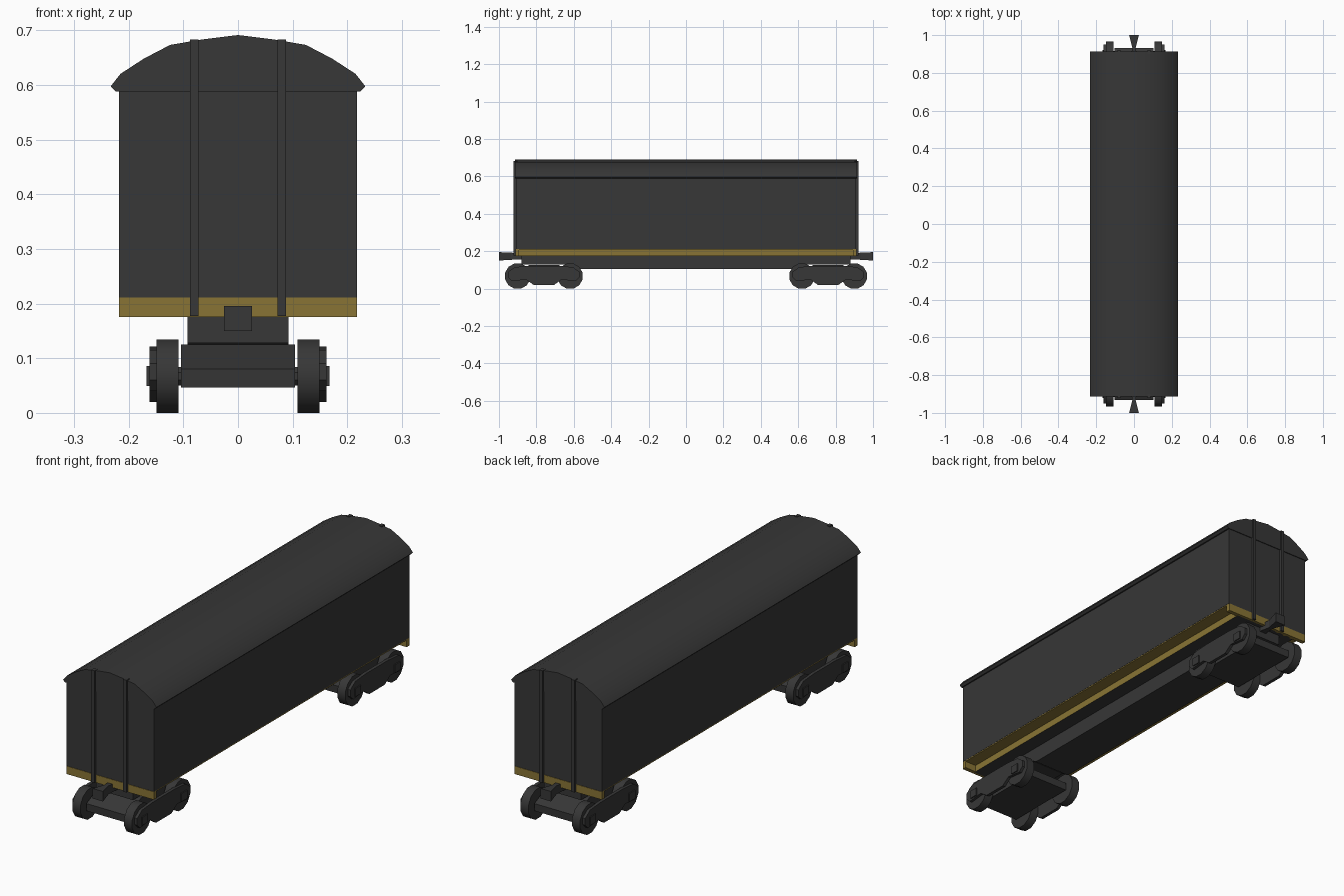
import bpy, bmesh, math
from mathutils import Vector

if "Cube" in bpy.data.objects:
    bpy.data.objects.remove(bpy.data.objects["Cube"])


def material(name, rgb):
    m = bpy.data.materials.new(name)
    m.diffuse_color = (*rgb, 1)
    m.use_nodes = True
    m.node_tree.nodes["Principled BSDF"].inputs["Base Color"].default_value = m.diffuse_color
    return m


GREY = material("charcoal_grey", (0.038, 0.038, 0.038))
GOLD = material("dull_gold", (0.25, 0.175, 0.035))


def finish(name, bm, mat, smooth=None):
    bmesh.ops.recalc_face_normals(bm, faces=bm.faces)
    me = bpy.data.meshes.new(name)
    bm.to_mesh(me)
    bm.free()
    me.materials.append(mat)
    ob = bpy.data.objects.new(name, me)
    bpy.context.collection.objects.link(ob)
    if smooth:
        bpy.ops.object.select_all(action='DESELECT')
        ob.select_set(True)
        bpy.context.view_layer.objects.active = ob
        bpy.ops.object.shade_smooth_by_angle(angle=math.radians(smooth))
    return ob


def prism(name, pts, axis, lo, hi, mat, smooth=None):
    """Extrude a 2D profile along an axis: x uses (y,z), y uses (x,z), z uses (x,y)."""
    place = {'x': lambda a, b, t: (t, a, b),
             'y': lambda a, b, t: (a, t, b),
             'z': lambda a, b, t: (a, b, t)}[axis]
    bm = bmesh.new()
    rings = [[bm.verts.new(place(a, b, t)) for a, b in pts] for t in (lo, hi)]
    n = len(pts)
    bm.faces.new(rings[0])
    bm.faces.new(rings[1][::-1])
    for i in range(n):
        j = (i + 1) % n
        bm.faces.new((rings[0][i], rings[0][j], rings[1][j], rings[1][i]))
    return finish(name, bm, mat, smooth)


def box(name, x, y, z, mat):
    return prism(name, [(x[0], y[0]), (x[1], y[0]), (x[1], y[1]), (x[0], y[1])], 'z', *z, mat)


def mirrored(half):
    """Complete a right-hand half profile, running from bottom to top."""
    return half + [(-x, z) for x, z in reversed(half) if x > 0]


def disc(y, z, r, n):
    return [(y + r * math.cos(math.tau * (i + .5) / n),
             z + r * math.sin(math.tau * (i + .5) / n)) for i in range(n)]


# Body and arched roof
prism("body", mirrored([(0.218, 0.211), (0.218, 0.61), (0.124, 0.665), (0, 0.682)]),
      'y', -0.91, 0.91, GREY)
prism("roof", mirrored([(0.216, 0.588), (0.224, 0.588), (0.233, 0.597), (0.215, 0.62),
                        (0.172, 0.648), (0.124, 0.673), (0.065, 0.683), (0, 0.691)]),
      'y', -0.914, 0.914, GREY, 28)

# Gold floor with recessed side sills, grey underside
box("floor", (-0.217, 0.217), (-0.909, 0.909), (0.206, 0.2115), GOLD)
sill = box("side_sills", (-0.16, 0.16), (-0.9, 0.9), (0.175, 0.208), GOLD)
sill.data.materials.append(GREY)
for f in sill.data.polygons:
    if f.normal.z < -0.5:
        f.material_index = 1

# Centre beam, shallower over the bogies
prism("centre_beam", [(-0.88, 0.176), (-0.88, 0.128), (-0.6, 0.128), (-0.56, 0.104),
                      (0.56, 0.104), (0.6, 0.128), (0.88, 0.128), (0.88, 0.176)],
      'x', -0.092, 0.092, GREY)

# Side frame outline, relative to the bogie centre
FRAME = [(-0.055, 0.02), (0.055, 0.02), (0.095, 0.048), (0.17, 0.04), (0.19, 0.06),
         (0.19, 0.09), (0.155, 0.115), (0.08, 0.121), (-0.08, 0.121), (-0.155, 0.115),
         (-0.19, 0.09), (-0.19, 0.06), (-0.17, 0.04), (-0.095, 0.048)]

for s, end in ((-1, "front"), (1, "back")):
    # End sill and end ribs
    ys = sorted((s * 0.892, s * 0.911))
    box(end + "_end_sill", (-0.2175, 0.2175), ys, (0.175, 0.2105), GOLD)
    for x in (-0.08, 0.08):
        box(end + "_end_rib", (x - 0.008, x + 0.008), sorted((s * 0.9, s * 0.921)),
            (0.177, 0.683), GREY)
    # Coupler: waisted in plan, with a deeper head
    plan = [(0.02, 0.86), (0.009, 0.935), (0.026, 1.0)]
    bm = bmesh.new()
    rings = []
    for (w, y), (z0, z1) in zip(plan, [(0.158, 0.188), (0.154, 0.192), (0.15, 0.195)]):
        rings.append([bm.verts.new((x, s * y, z)) for x, z in
                      ((-w, z0), (w, z0), (w, z1), (-w, z1))])
    for a, b in zip(rings, rings[1:]):
        for i in range(4):
            j = (i + 1) % 4
            bm.faces.new((a[i], a[j], b[j], b[i]))
    bm.faces.new(rings[0])
    bm.faces.new(rings[-1])
    finish(end + "_coupler", bm, GREY)

    # Bogie
    c = s * 0.76
    prism(end + "_bogie_block", [(c - 0.17, 0.046), (c + 0.17, 0.046), (c + 0.172, 0.08),
                                 (c + 0.08, 0.125), (c - 0.08, 0.125), (c - 0.172, 0.08)],
          'x', -0.104, 0.104, GREY)
    for d in (-0.14, 0.14):
        prism(end + "_axle", disc(c + d, 0.067, 0.018, 8), 'x', -0.15, 0.15, GREY)
    for side in (-1, 1):
        def span(a, b):
            return sorted((side * a, side * b))
        prism(end + "_side_frame", [(c + y, z) for y, z in FRAME], 'x',
              *span(0.147, 0.162), GREY)
        for d in (-0.14, 0.14):
            prism(end + "_wheel", disc(c + d, 0.067, 0.0695, 12), 'x',
                  *span(0.109, 0.149), GREY, 35)
            box(end + "_axle_box", span(0.16, 0.167), (c + d - 0.02, c + d + 0.02),
                (0.049, 0.086), GREY)

# Stand the wheels exactly on the ground
low = min(v.co.z for o in bpy.data.objects for v in o.data.vertices)
for o in bpy.data.objects:
    o.location.z -= low
